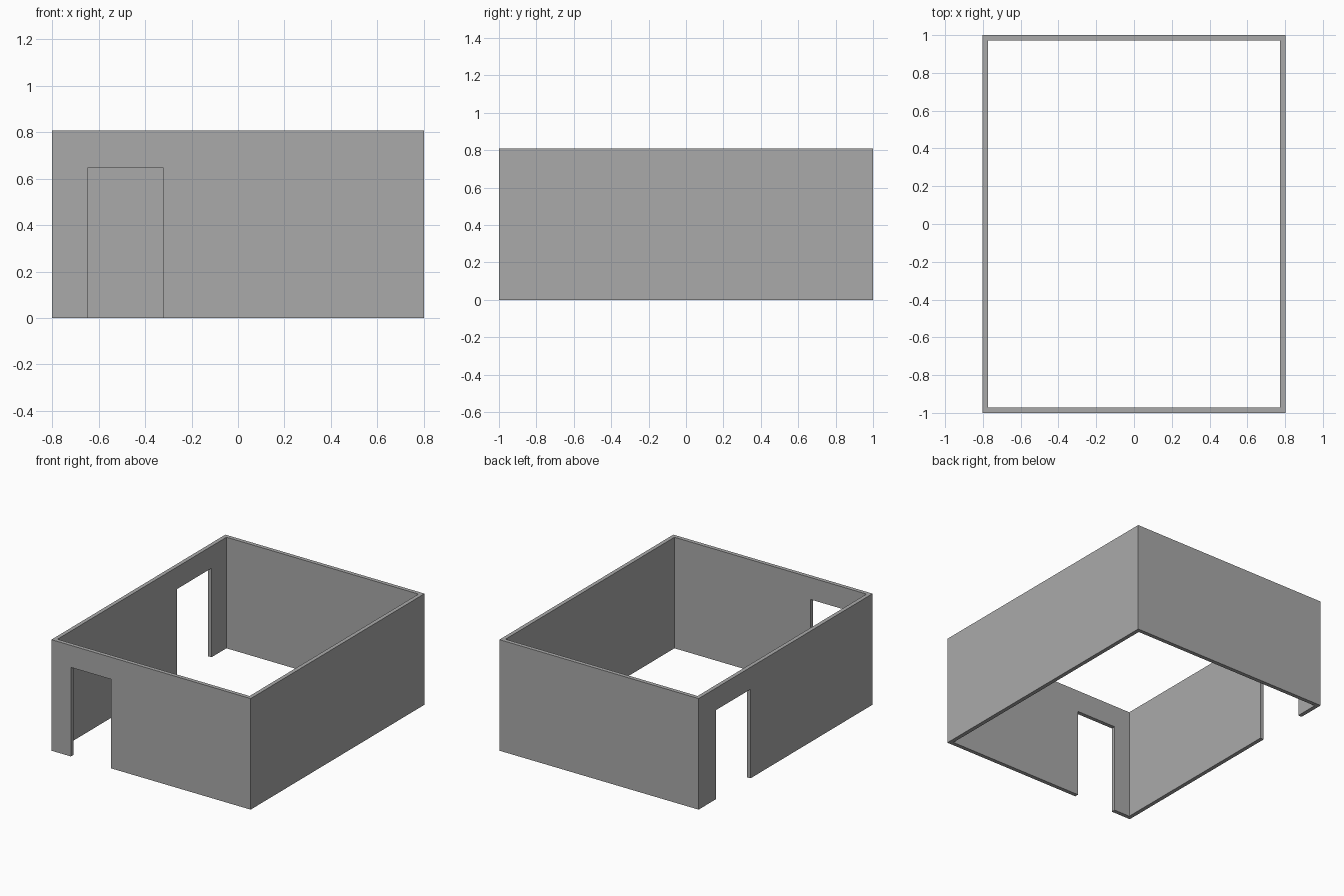
import bpy
import bmesh
from mathutils import Matrix, Vector
from math import pi

cube = bpy.data.objects.get("Cube")
if cube:
    bpy.data.objects.remove(cube, do_unlink=True)

HALF_X, HALF_Y = 0.802, 1.0
HEIGHT, THICK = 0.808, 0.029
DOOR_HEIGHT = 0.648

# Plain grey plaster for every wall
grey = bpy.data.materials.new("wall_grey")
grey.use_nodes = True
colour = (0.4, 0.4, 0.4, 1)
grey.diffuse_color = colour
grey.node_tree.nodes["Principled BSDF"].inputs["Base Color"].default_value = colour


def wall(name, corner, turn, length, door=None):
    """Extrude a wall outline inward; door gives its start and end along the wall."""
    outline = [(0, 0)]
    if door:
        a, b = door
        outline += [(a, 0), (a, DOOR_HEIGHT), (b, DOOR_HEIGHT), (b, 0)]
    outline += [(length, 0), (length, HEIGHT), (0, HEIGHT)]
    bm = bmesh.new()
    face = bm.faces.new([bm.verts.new((u, 0, z)) for u, z in outline])
    ext = bmesh.ops.extrude_face_region(bm, geom=[face])
    moved = [v for v in ext["geom"] if isinstance(v, bmesh.types.BMVert)]
    bmesh.ops.translate(bm, verts=moved, vec=(0, THICK, 0))
    bmesh.ops.recalc_face_normals(bm, faces=bm.faces)
    place = Matrix.Translation(Vector((*corner, 0))) @ Matrix.Rotation(turn, 4, "Z")
    bmesh.ops.transform(bm, matrix=place, verts=bm.verts)
    mesh = bpy.data.meshes.new(name)
    bm.to_mesh(mesh)
    bm.free()
    mesh.materials.append(grey)
    bpy.context.collection.objects.link(bpy.data.objects.new(name, mesh))


# Four walls chase each other around the room, each butting against the last
x, y, t = HALF_X, HALF_Y, THICK
wall("front_wall", (-x + t, -y), 0, 2 * x - t, door=(0.157 - t, 0.48 - t))
wall("left_wall", (x, -y + t), pi / 2, 2 * y - t)
wall("back_wall", (x - t, y), pi, 2 * x - t)
wall("right_wall", (-x, y - t), -pi / 2, 2 * y - t, door=(0.2 - t, 0.597 - t))
